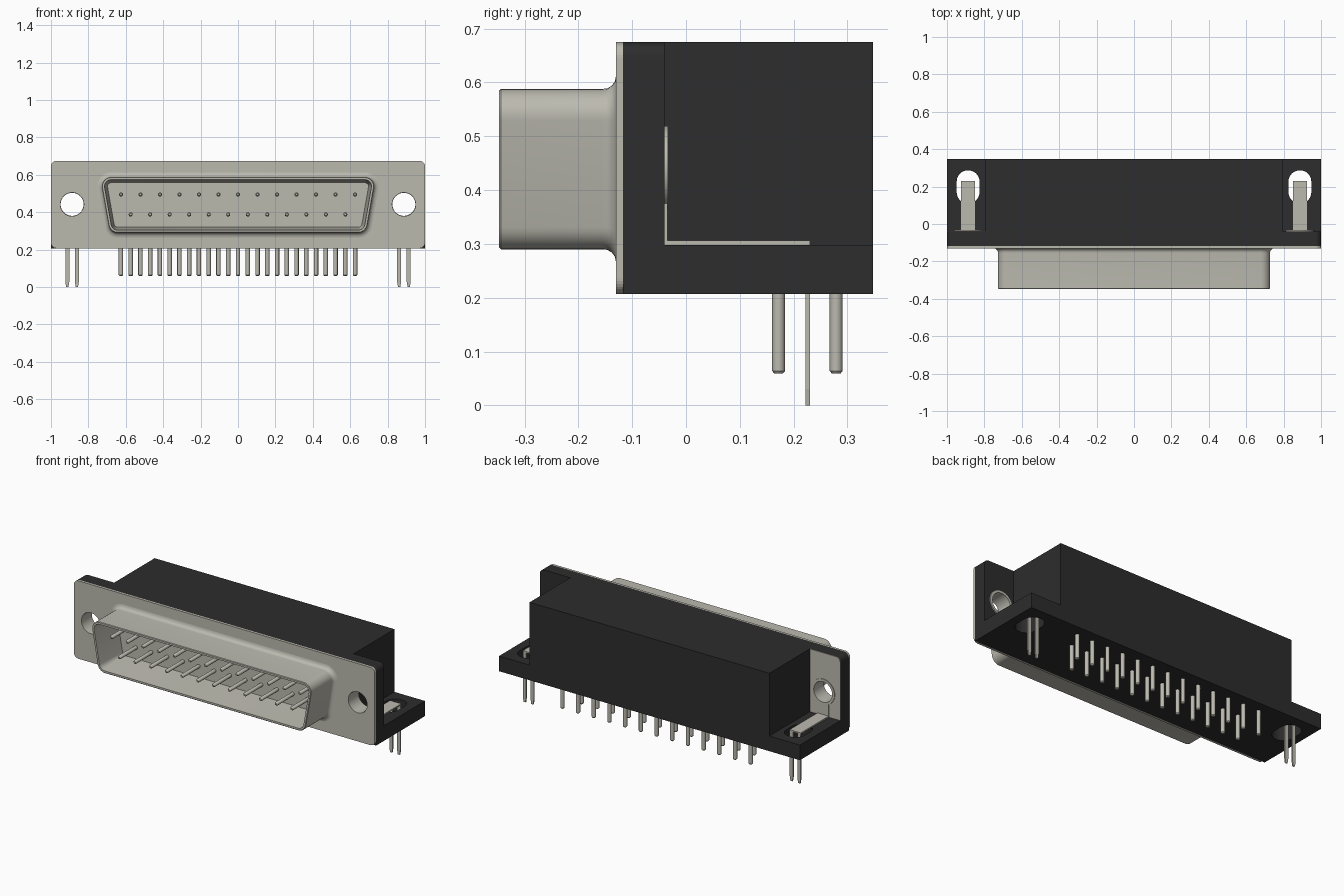
import bpy, bmesh, math
from math import sin, cos, radians, pi, tan

if "Cube" in bpy.data.objects:
    bpy.data.objects.remove(bpy.data.objects["Cube"], do_unlink=True)


def material(name, rgb):
    m = bpy.data.materials.new(name)
    m.use_nodes = True
    m.diffuse_color = (*rgb, 1)
    m.node_tree.nodes["Principled BSDF"].inputs["Base Color"].default_value = (*rgb, 1)
    return m


METAL = material("warm_grey_metal", (0.50, 0.49, 0.43))
BLACK = material("black_plastic", (0.026, 0.026, 0.026))


def loft(name, loops, mat, caps=(True, True), smooth=False):
    """Skin a run of equal-length point loops, optionally capping the ends."""
    bm = bmesh.new()
    rings = [[bm.verts.new(p) for p in loop] for loop in loops]
    n = len(rings[0])
    for a, b in zip(rings, rings[1:]):
        for i in range(n):
            j = (i + 1) % n
            bm.faces.new((a[i], a[j], b[j], b[i]))
    if caps[0]:
        bm.faces.new(rings[0])
    if caps[1]:
        bm.faces.new(rings[-1])
    bmesh.ops.recalc_face_normals(bm, faces=bm.faces)
    me = bpy.data.meshes.new(name)
    bm.to_mesh(me)
    bm.free()
    me.materials.append(mat)
    ob = bpy.data.objects.new(name, me)
    bpy.context.collection.objects.link(ob)
    if smooth:
        select(ob)
        bpy.ops.object.shade_smooth_by_angle(angle=radians(35))
    return ob


def select(ob):
    bpy.ops.object.select_all(action='DESELECT')
    ob.select_set(True)
    bpy.context.view_layer.objects.active = ob


def rounded(x0, x1, v0, v1, radii):
    """Rectangle outline; radii run: low-left, low-right, top-right, top-left."""
    pts = []
    corners = ((x0, v0, 1, 1), (x1, v0, -1, 1), (x1, v1, -1, -1), (x0, v1, 1, -1))
    for k, (x, v, sx, sv) in enumerate(corners):
        r = radii[k]
        steps = 8 if r else 0
        for i in range(steps + 1):
            a = pi + k * pi / 2 + (pi / 2) * i / max(steps, 1)
            pts.append((x + sx * r + r * cos(a), v + sv * r + r * sin(a)))
    return pts


def plate(name, outline, y0, y1, mat):
    return loft(name, [[(x, y, z) for x, z in outline] for y in (y0, y1)], mat)


def slab(name, outline, z0, z1, mat):
    return loft(name, [[(x, y, z) for x, y in outline] for z in (z0, z1)], mat)


def box(name, x0, x1, y0, y1, z0, z1, mat):
    return slab(name, [(x0, y0), (x1, y0), (x1, y1), (x0, y1)], z0, z1, mat)


def circle(r, x, z, y, n=32):
    return [(x + r * cos(2 * pi * i / n), y, z + r * sin(2 * pi * i / n)) for i in range(n)]


def ring(r, x, y, z, n=12):
    return [(x + r * cos(2 * pi * i / n), y + r * sin(2 * pi * i / n), z) for i in range(n)]


def cut(ob, cutter):
    cutter.hide_render = True
    mod = ob.modifiers.new("cut", 'BOOLEAN')
    mod.operation, mod.solver, mod.object = 'DIFFERENCE', 'EXACT', cutter
    select(ob)
    bpy.ops.object.modifier_apply(modifier=mod.name)
    bpy.data.objects.remove(cutter, do_unlink=True)


HOLE_X, HOLE_Z = 0.887, 0.442
Z0, Z1, EAR = 0.207, 0.675, 0.797

# Metal face plate, plastic ear plate, main block and foot
face = plate("face_plate", rounded(-1, 1, Z0, Z1, [0.03] * 4), -0.13, -0.117, METAL)
ears = plate("ear_plate", rounded(-1, 1, Z0, Z1, [0, 0, 0.03, 0.03]), -0.117, -0.04, BLACK)
box("housing", -EAR, EAR, -0.04, 0.347, Z0, Z1, BLACK)
feet = box("foot", -1, 1, -0.04, 0.347, Z0, 0.298, BLACK)
backing = plate("ear_backing", rounded(-1, -EAR, 0.298, Z1, [0, 0, 0, 0.03]),
                -0.04, -0.037, METAL)

# Screw holes and foot slots
for s in (-1, 1):
    x = s * HOLE_X
    for ob in [face, ears] + ([backing] if s < 0 else []):
        cut(ob, loft("hole_cutter", [circle(0.063, x, HOLE_Z, y) for y in (-0.3, 0.1)], BLACK))
    cut(feet, slab("slot_cutter", rounded(x - 0.061, x + 0.061, 0.11, 0.287, [0.06] * 4),
                   0.1, 0.4, BLACK))

# Shell: flared base, straight wall, open hollow front
SLANT, R = radians(10), 0.05


def shell_loop(off, y):
    pts = []
    zt, zb = 0.588 - R, 0.290 + R
    for side, z, a0, a1 in ((1, zb, -90, -10), (1, zt, -10, 90),
                            (-1, zt, 90, 190), (-1, zb, 190, 270)):
        cx = side * (0.711 + (z - 0.439) * tan(SLANT) - R / cos(SLANT))
        for i in range(9):
            a = radians(a0 + (a1 - a0) * i / 8)
            pts.append((cx + (R + off) * cos(a), y, z + (R + off) * sin(a)))
    return pts


profile = [(0.025, -0.130), (0.014, -0.132), (0.006, -0.138), (0.001, -0.146),
           (0, -0.155), (0, -0.344), (-0.003, -0.347), (-0.014, -0.347), (-0.030, -0.150)]
loft("shell", [shell_loop(o, y) for o, y in profile], METAL, (False, True), True)

# Contact pins and matching solder pins: thirteen above, twelve below
for row, count, z, y in (("upper", 13, 0.495, 0.279), ("lower", 12, 0.388, 0.172)):
    for i in range(count):
        x = (i - (count - 1) / 2) * 0.1043
        loft(f"{row}_contact_pin_{i + 1}",
             [circle(r, x, z, py, 12) for r, py in
              ((0.011, -0.145), (0.011, -0.305), (0.006, -0.312))], METAL, smooth=True)
        loft(f"{row}_solder_pin_{i + 1}",
             [ring(r, x, y, pz) for r, pz in
              ((0.012, 0.215), (0.012, 0.064), (0.008, 0.059))], METAL, smooth=True)

# Screw sleeves and board-lock brackets
for s, label in ((1, "left"), (-1, "right")):
    x = s * HOLE_X
    loft(f"{label}_screw_sleeve",
         [circle(r, x, HOLE_Z, y) for r, y in
          ((0.077, -0.042), (0.077, -0.033), (0.0615, -0.033), (0.0615, -0.125))],
         METAL, (False, False), True)
    box(f"{label}_bracket_upright", x - 0.037, x + 0.037, -0.042, -0.034, 0.298, 0.379, METAL)
    box(f"{label}_bracket_strip", x - 0.037, x + 0.037, -0.042, 0.230, 0.298, 0.306, METAL)
    for k in (-1, 1):
        px = x + k * 0.0255
        loft(f"{label}_bracket_prong_{'inner' if k * s < 0 else 'outer'}",
             [[(px - w, 0.222, z), (px + w, 0.222, z), (px + w, 0.230, z), (px - w, 0.230, z)]
              for w, z in ((0.011, 0.300), (0.011, 0.03), (0.006, 0))], METAL)
